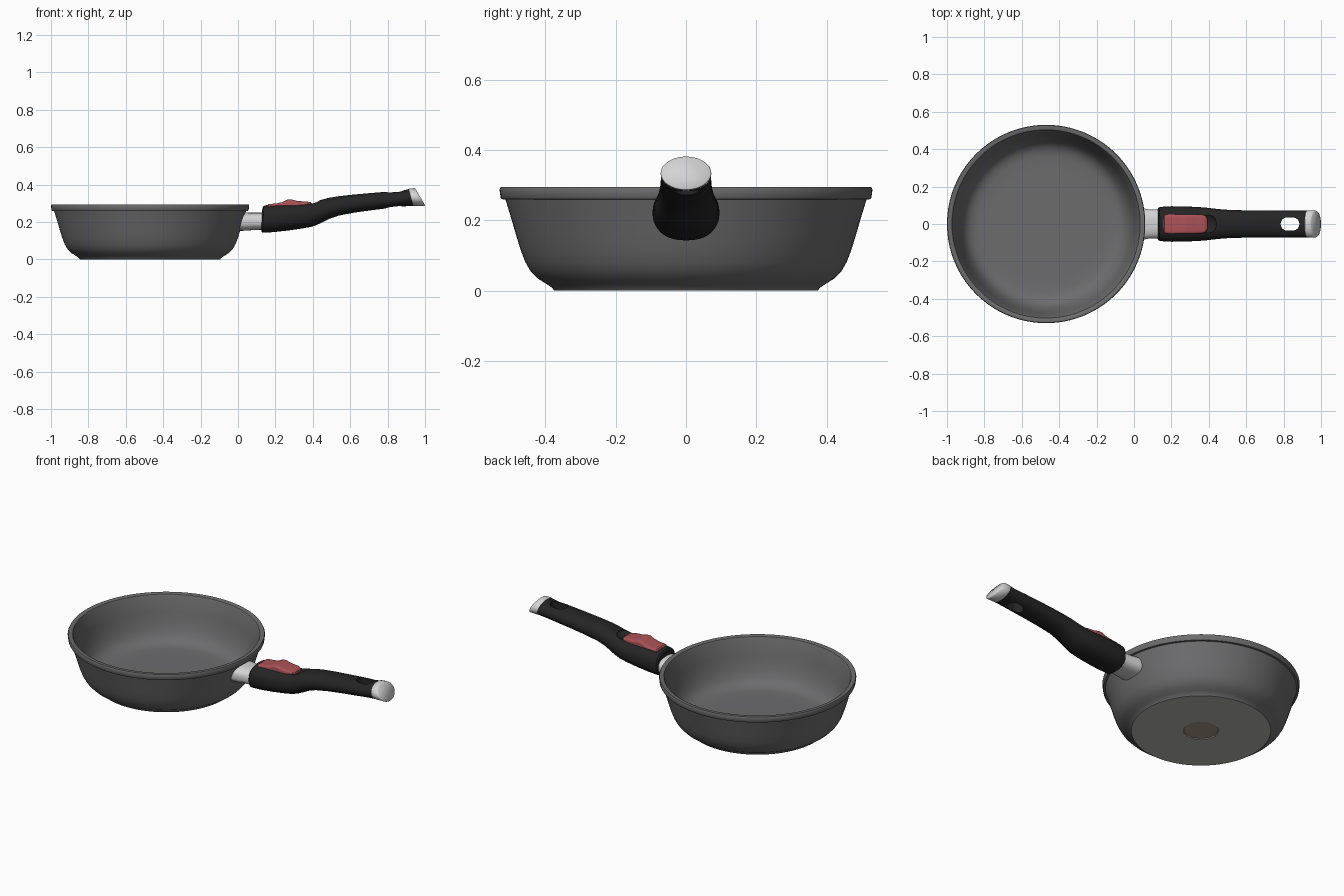
import bpy, bmesh, math

def material(name, r, g, b):
    m = bpy.data.materials.new(name)
    m.diffuse_color = (r, g, b, 1)
    return m

GREY = material("pan grey", 0.15, 0.15, 0.155)
BASE = material("bare base grey", 0.46, 0.46, 0.455)
BROWN = material("brown base disc", 0.36, 0.31, 0.24)
METAL = material("light metal", 0.66, 0.66, 0.66)
BLACK = material("black grip", 0.018, 0.018, 0.018)
RED = material("red button", 0.41, 0.085, 0.095)

def make(name, bm, *mats):
    bmesh.ops.recalc_face_normals(bm, faces=bm.faces)
    me = bpy.data.meshes.new(name)
    bm.to_mesh(me)
    bm.free()
    ob = bpy.data.objects.new(name, me)
    bpy.context.collection.objects.link(ob)
    for m in mats:
        me.materials.append(m)
    return ob

def smooth(ob, angle=35):
    bpy.ops.object.select_all(action='DESELECT')
    ob.select_set(True)
    bpy.context.view_layer.objects.active = ob
    bpy.ops.object.shade_smooth_by_angle(angle=math.radians(angle))

def skin(bm, rings):
    n = len(rings[0])
    for a, b in zip(rings, rings[1:]):
        for i in range(n):
            j = (i + 1) % n
            bm.faces.new((a[i], a[j], b[j], b[i]))

def loft(name, stations, mat, n=48):
    """Stations: bottom x, bottom z, top x, top z, half width, squareness."""
    bm = bmesh.new()
    rings = []
    for xb, zb, xt, zt, w, e in stations:
        ring = []
        for i in range(n):
            t = 2 * math.pi * i / n
            c, s = math.cos(t), math.sin(t)
            c = math.copysign(abs(c) ** (2 / e), c)
            s = math.copysign(abs(s) ** (2 / e), s)
            f = (s + 1) / 2
            ring.append(bm.verts.new((xb + (xt - xb) * f, w * c, zb + (zt - zb) * f)))
        rings.append(ring)
    skin(bm, rings)
    bm.faces.new(rings[0])
    bm.faces.new(rings[-1])
    return make(name, bm, mat)

def cut(ob, cutter):
    mod = ob.modifiers.new("cut", 'BOOLEAN')
    mod.operation = 'DIFFERENCE'
    mod.solver = 'EXACT'
    mod.object = cutter
    bpy.context.view_layer.update()
    bpy.context.view_layer.objects.active = ob
    bpy.ops.object.modifier_apply(modifier=mod.name)
    bpy.data.objects.remove(cutter)

# Pan: one closed turned profile, outside then inside
PAN_X, N = -0.47, 128
profile = [(0.092, 0.004), (0.095, 0), (0.375, 0), (0.38, 0.008), (0.398, 0.02),
           (0.422, 0.035), (0.442, 0.056), (0.457, 0.082), (0.470, 0.116), (0.482, 0.155),
           (0.495, 0.2), (0.513, 0.259), (0.524, 0.26), (0.527, 0.265), (0.53, 0.288),
           (0.527, 0.294), (0.510, 0.295), (0.503, 0.291), (0.498, 0.28), (0.479, 0.2),
           (0.469, 0.155), (0.456, 0.115), (0.44, 0.08), (0.42, 0.056), (0.395, 0.042),
           (0.36, 0.036), (0.3, 0.035)]
bm = bmesh.new()
rings = [[bm.verts.new((PAN_X + r * math.cos(2 * math.pi * i / N),
                        r * math.sin(2 * math.pi * i / N), z)) for i in range(N)]
         for r, z in profile]
skin(bm, rings)
# bare underside, with a brown disc in its middle
for f in bm.faces:
    if max(v.co.z for v in f.verts) < 0.005:
        f.material_index = 1
disc = bm.faces.new(rings[0])
disc.material_index = 2
bm.faces.new(rings[-1])
smooth(make("pan", bm, GREY, BASE, BROWN))

# Metal neck between pan and grip
smooth(loft("neck", [(0.002, 0.152, 0.022, 0.252, 0.086, 2.6),
                     (0.06, 0.155, 0.06, 0.25, 0.082, 2.6),
                     (0.08, 0.157, 0.08, 0.25, 0.078, 2.6),
                     (0.17, 0.16, 0.17, 0.25, 0.076, 2.6)], METAL))

# Black grip
grip = loft("grip", [
    (0.125, 0.15, 0.13, 0.276, 0.082, 2.4), (0.13, 0.144, 0.138, 0.286, 0.089, 2.4),
    (0.15, 0.143, 0.155, 0.291, 0.092, 2.3), (0.2, 0.147, 0.2, 0.296, 0.095, 2.3),
    (0.27, 0.155, 0.27, 0.297, 0.094, 2.3), (0.34, 0.165, 0.34, 0.299, 0.091, 2.3),
    (0.39, 0.174, 0.39, 0.305, 0.087, 2.3), (0.42, 0.184, 0.42, 0.312, 0.083, 2.3),
    (0.45, 0.198, 0.45, 0.32, 0.08, 2.2), (0.49, 0.218, 0.48, 0.328, 0.077, 2.2),
    (0.54, 0.235, 0.53, 0.337, 0.074, 2.2), (0.62, 0.25, 0.61, 0.346, 0.073, 2.2),
    (0.72, 0.264, 0.71, 0.355, 0.072, 2.2), (0.82, 0.276, 0.81, 0.363, 0.071, 2.2),
    (0.89, 0.284, 0.87, 0.366, 0.071, 2.1), (0.937, 0.286, 0.912, 0.376, 0.071, 2)], BLACK)

# Hanging hole: rounded slot through the grip
bm = bmesh.new()
slot = []
for z in (0.2, 0.45):
    ring = []
    for i in range(32):
        t = 2 * math.pi * (i + 0.5) / 32
        ring.append(bm.verts.new((0.834 + math.copysign(0.015, math.cos(t)) + 0.035 * math.cos(t),
                                  0.035 * math.sin(t), z)))
    slot.append(ring)
skin(bm, slot)
bm.faces.new(slot[0])
bm.faces.new(slot[1])
cut(grip, make("hole_cutter", bm))

# Thumb recess behind the button
bm = bmesh.new()
bmesh.ops.create_uvsphere(bm, u_segments=32, v_segments=16, radius=1)
bmesh.ops.scale(bm, vec=(0.065, 0.054, 0.022), verts=bm.verts)
bmesh.ops.translate(bm, vec=(0.38, 0, 0.308), verts=bm.verts)
cut(grip, make("recess_cutter", bm))
smooth(grip)

# Red release button with a raised ridge
smooth(loft("button", [
    (0.155, 0.26, 0.157, 0.29, 0.042, 6), (0.163, 0.26, 0.163, 0.296, 0.05, 6),
    (0.21, 0.26, 0.21, 0.3, 0.052, 6), (0.235, 0.26, 0.235, 0.306, 0.052, 6),
    (0.265, 0.26, 0.265, 0.32, 0.052, 6), (0.285, 0.26, 0.285, 0.321, 0.052, 6),
    (0.32, 0.26, 0.32, 0.312, 0.052, 6), (0.365, 0.26, 0.365, 0.31, 0.05, 6),
    (0.385, 0.26, 0.385, 0.307, 0.042, 5), (0.392, 0.265, 0.392, 0.302, 0.028, 5)], RED), 30)

# Metal end cap with slanted, softly shaded face
smooth(loft("end_cap", [(0.937, 0.286, 0.912, 0.376, 0.071, 2),
                        (0.94, 0.285, 0.915, 0.379, 0.072, 2),
                        (0.997, 0.286, 0.942, 0.381, 0.072, 2),
                        (1.0, 0.29, 0.948, 0.379, 0.068, 2)], METAL), 80)
